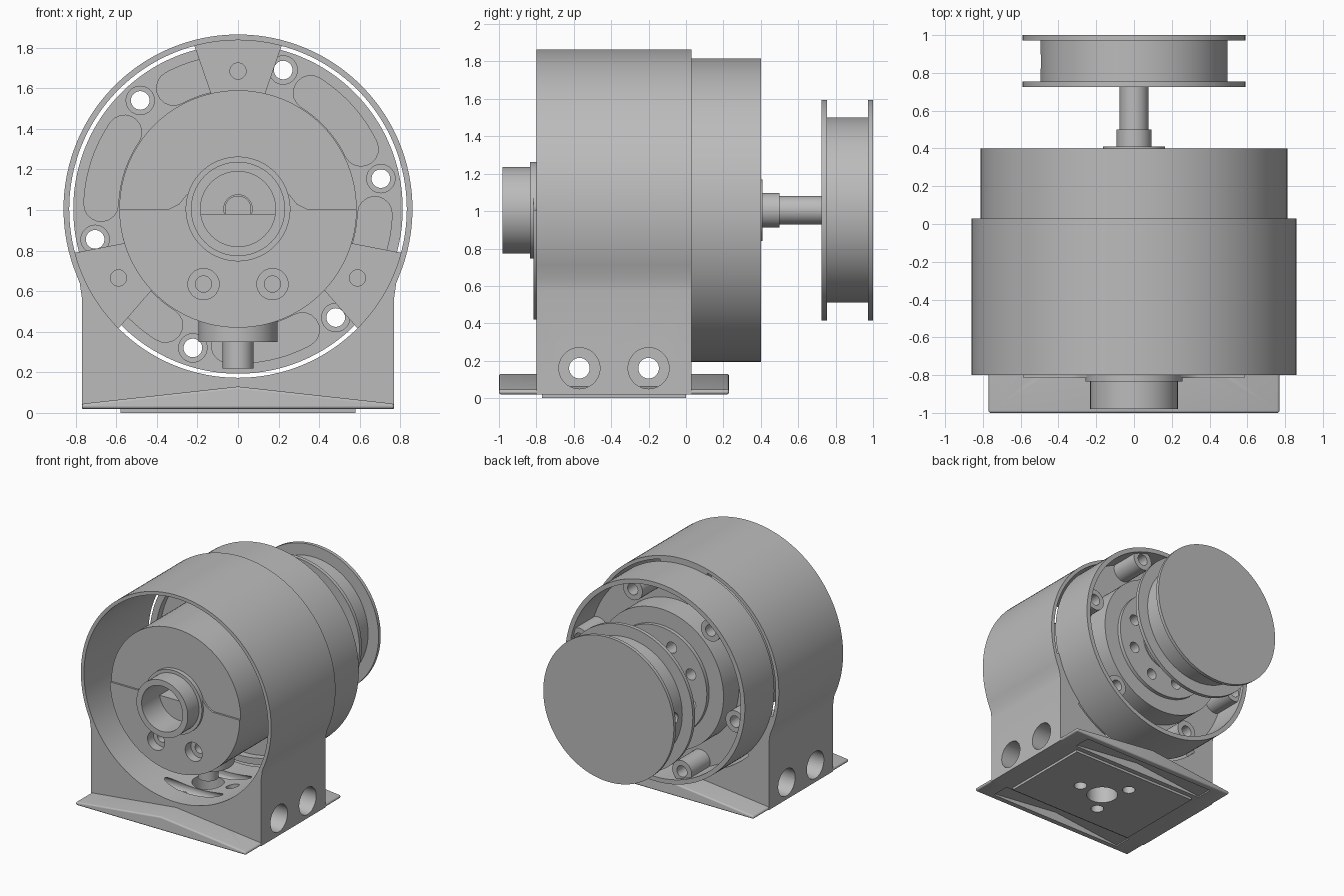
import bpy, bmesh
from math import sin, cos, pi, radians
from mathutils import Matrix, Vector

if "Cube" in bpy.data.objects:
    bpy.data.objects.remove(bpy.data.objects["Cube"])

CZ = 1.005   # height of the main axis
FOOT_Y = -0.385  # centre of the foot
grey = bpy.data.materials.new("machined grey")
grey.use_nodes = True
grey.diffuse_color = (0.5, 0.5, 0.5, 1)
grey.node_tree.nodes["Principled BSDF"].inputs["Base Color"].default_value = (0.5, 0.5, 0.5, 1)


def finish(name, bm):
    bmesh.ops.remove_doubles(bm, verts=bm.verts, dist=1e-5)
    bmesh.ops.recalc_face_normals(bm, faces=bm.faces)
    me = bpy.data.meshes.new(name)
    bm.to_mesh(me)
    bm.free()
    ob = bpy.data.objects.new(name, me)
    bpy.context.collection.objects.link(ob)
    me.materials.append(grey)
    return ob


def prism(name, points, y0, y1):
    """Extrude an (x, z) outline along y."""
    bm = bmesh.new()
    face = bm.faces.new([bm.verts.new((x, y0, z)) for x, z in points])
    ext = bmesh.ops.extrude_face_region(bm, geom=[face])
    bmesh.ops.translate(bm, vec=(0, y1 - y0, 0),
                        verts=[v for v in ext["geom"] if isinstance(v, bmesh.types.BMVert)])
    return finish(name, bm)


def lathe(name, profile, steps=96):
    """Spin a closed (radius, y) profile around the main axis."""
    bm = bmesh.new()
    verts = [bm.verts.new((r, y, CZ)) for r, y in profile]
    edges = [bm.edges.new((verts[i - 1], verts[i])) for i in range(len(verts))]
    bmesh.ops.spin(bm, geom=verts + edges, cent=(0, 0, CZ), axis=(0, 1, 0),
                   angle=2 * pi, steps=steps, use_merge=True)
    return finish(name, bm)


def rod(name, r, start, end, segs=40):
    """Cylinder between two points."""
    a, b = Vector(start), Vector(end)
    turn = (b - a).to_track_quat("Z", "Y").to_matrix().to_4x4()
    bm = bmesh.new()
    bmesh.ops.create_cone(bm, cap_ends=True, segments=segs, radius1=r, radius2=r,
                          depth=(b - a).length, matrix=Matrix.Translation((a + b) / 2) @ turn)
    return finish(name, bm)


def polar(r, deg):
    return r * cos(radians(deg)), CZ + r * sin(radians(deg))


def arc(r, a0, a1, n=24):
    return [polar(r, a0 + (a1 - a0) * i / n) for i in range(n + 1)]


def slot(r, w, a0, a1):
    """Curved slot outline with round ends."""
    pts = arc(r + w, a0, a1)
    for base, start in ((a1, a1), (a0, a0 + 180)):
        cx, cz = polar(r, base)
        pts += [(cx + w * cos(radians(start + t)), cz + w * sin(radians(start + t)))
                for t in range(20, 180, 20)]
        if base == a1:
            pts += arc(r - w, a1, a0)
    return pts


def axial(r, x, z, y0, y1):
    return rod("cutter", r, (x, y0, z), (x, y1, z), 28)


def boolean(ob, others, op="DIFFERENCE"):
    bpy.context.view_layer.objects.active = ob
    for c in others:
        c.hide_render = True
        m = ob.modifiers.new("bool", "BOOLEAN")
        m.operation, m.solver, m.object = op, "EXACT", c
        bpy.ops.object.modifier_apply(modifier=m.name)
        bpy.data.objects.remove(c)


# Housing: round shell running down into a square pedestal
outline = arc(0.86, -20, 200, 96) + [(-0.78, 0.64), (-0.77, 0.57), (-0.77, 0.02),
                                     (0.77, 0.02), (0.77, 0.57), (0.78, 0.64)]
housing = prism("housing", outline, -0.8, 0.03)
bore = rod("cutter", 0.832, (0, -1, CZ), (0, 0.2, CZ), 128)
side = []
for y in (-0.57, -0.2):
    side.append(rod("cutter", 0.055, (-1, y, 0.16), (1, y, 0.16)))
    for s in (-1, 1):
        side.append(rod("cutter", 0.11, (s, y, 0.16), (s * 0.62, y, 0.16)))


def floor_holes():
    holes = [rod("cutter", 0.12, (0, FOOT_Y, -0.1), (0, FOOT_Y, 0.4))]
    for a in (0, 120, 240):
        x, y = 0.22 * cos(radians(a)), FOOT_Y + 0.22 * sin(radians(a))
        holes.append(rod("cutter", 0.05, (x, y, -0.1), (x, y, 0.4)))
    return holes


boolean(housing, [bore] + side + floor_holes())

# Foot: shallow roof-shaped plate, hollowed under both flaps
foot = prism("foot_plate", [(-0.77, 0.02), (0.77, 0.02), (0.77, 0.045), (0, 0.13), (-0.77, 0.045)],
             -1.0, 0.23)
bev = foot.modifiers.new("round", "BEVEL")
bev.width, bev.segments, bev.limit_method, bev.angle_limit = 0.022, 4, "ANGLE", radians(60)
bpy.context.view_layer.objects.active = foot
bpy.ops.object.modifier_apply(modifier="round")
hollow = [(-0.62, 0.0), (0.62, 0.0), (0.62, 0.03), (0, 0.095), (-0.62, 0.03)]
side_low = [rod("cutter", 0.055, (-1, y, 0.16), (1, y, 0.16)) for y in (-0.57, -0.2)]
boolean(foot, [prism("cutter", hollow, -0.95, -0.8), prism("cutter", hollow, 0.04, 0.18)]
        + floor_holes() + side_low)
pad = prism("foot_pad", [(-0.58, 0), (0.58, 0), (0.58, 0.025), (-0.58, 0.025)], -0.77, 0.0)
boolean(pad, floor_holes())

# Three inner ears of the housing that carry the rear cap
for i, a in enumerate((90, 210, 330)):
    ear = prism(f"housing_ear_{i}", arc(0.84, a - 15, a + 15) + arc(0.56, a + 13, a - 13), -0.06, 0.03)
    x, z = polar(0.68, a)
    boolean(ear, [axial(0.04, x, z, -0.1, 0.0)])

# Rear cap: cup with front pockets, screw bosses and a stepped hub
cap = lathe("rear_cap", [(0.812, 0.02), (0.812, 0.4), (0.775, 0.4), (0.775, 0.13), (0.57, 0.13),
                         (0.57, 0.33), (0.44, 0.33), (0.44, 0.36), (0.2, 0.36), (0.2, 0.02)], 128)
holes, bosses = [], []
for k in range(6):
    a = 12 + 60 * k
    x, z = polar(0.72, a)
    bosses.append(axial(0.088, x, z, 0.06, 0.37))
    holes.append(axial(0.046, x, z, -0.1, 0.5))
    holes.append(axial(0.07, x, z, -0.05, 0.05))
    holes.append(prism("cutter", slot(0.675, 0.085, a + 14, a + 46), -0.1, 0.08))
for k in range(8):
    x, z = polar(0.32, 22.5 + 45 * k)
    holes.append(axial(0.045, x, z, 0.2, 0.5))
boolean(cap, bosses, "UNION")
boolean(cap, holes)
hub = lathe("rear_bearing_hub", [(0.205, 0.1), (0.205, 0.37), (0.165, 0.37), (0.165, 0.41),
                                 (0.08, 0.41), (0.08, 0.1)])

# Motor drum with its front boss and open collar
drum = lathe("motor_drum", [(0.585, -0.8), (0.585, 0.025), (0.07, 0.025), (0.07, -0.5), (0.185, -0.5),
                            (0.185, -0.8)])
collar = lathe("front_collar", [(0.185, -0.98), (0.232, -0.98), (0.232, -0.835), (0.258, -0.835),
                                (0.258, -0.79), (0.185, -0.79)])
cover = prism("lower_front_cover", arc(0.585, 180, 360, 64)
              + [(0.34, CZ), (0.29, 1.03), (0.25, 1.08)] + arc(0.21, 0, -180, 32)
              + [(-0.25, 1.08), (-0.29, 1.03), (-0.34, CZ)], -0.815, -0.795)
for part in (drum, cover):
    cuts = []
    for x in (-0.17, 0.17):
        cuts += [axial(0.077, x, 0.635, -0.9, -0.74), axial(0.04, x, 0.635, -0.9, -0.6)]
    boolean(part, cuts)
prism("collar_half_plug", arc(0.186, 188, 352, 32), -0.75, -0.5)

# Cable gland hanging under the drum
rod("gland_body", 0.195, (0, FOOT_Y, 0.35), (0, FOOT_Y, 0.5), 48)
rod("gland_stem", 0.076, (0, FOOT_Y, 0.22), (0, FOOT_Y, 0.36))

# Output shaft and flanged pulley
lathe("output_shaft", [(0, -0.3), (0.065, -0.3), (0.065, 0.1), (0.092, 0.1), (0.092, 0.5),
                       (0.076, 0.5), (0.076, 0.8), (0, 0.8)], 48)
pulley = lathe("pulley", [(0, 0.725), (0.59, 0.725), (0.59, 0.755), (0.495, 0.755), (0.495, 0.972),
                          (0.59, 0.972), (0.59, 1.0), (0, 1.0)], 128)
boolean(pulley, [rod("cutter", 0.05, (-0.7, 0.86, CZ), (-0.2, 0.86, CZ))])

# Smooth round walls, keep machined edges crisp
bpy.ops.object.select_all(action="DESELECT")
for ob in bpy.context.scene.objects:
    if ob.type == "MESH" and ob.data.materials and ob.data.materials[0] == grey:
        ob.select_set(True)
        bpy.context.view_layer.objects.active = ob
bpy.ops.object.shade_smooth_by_angle(angle=radians(30))
